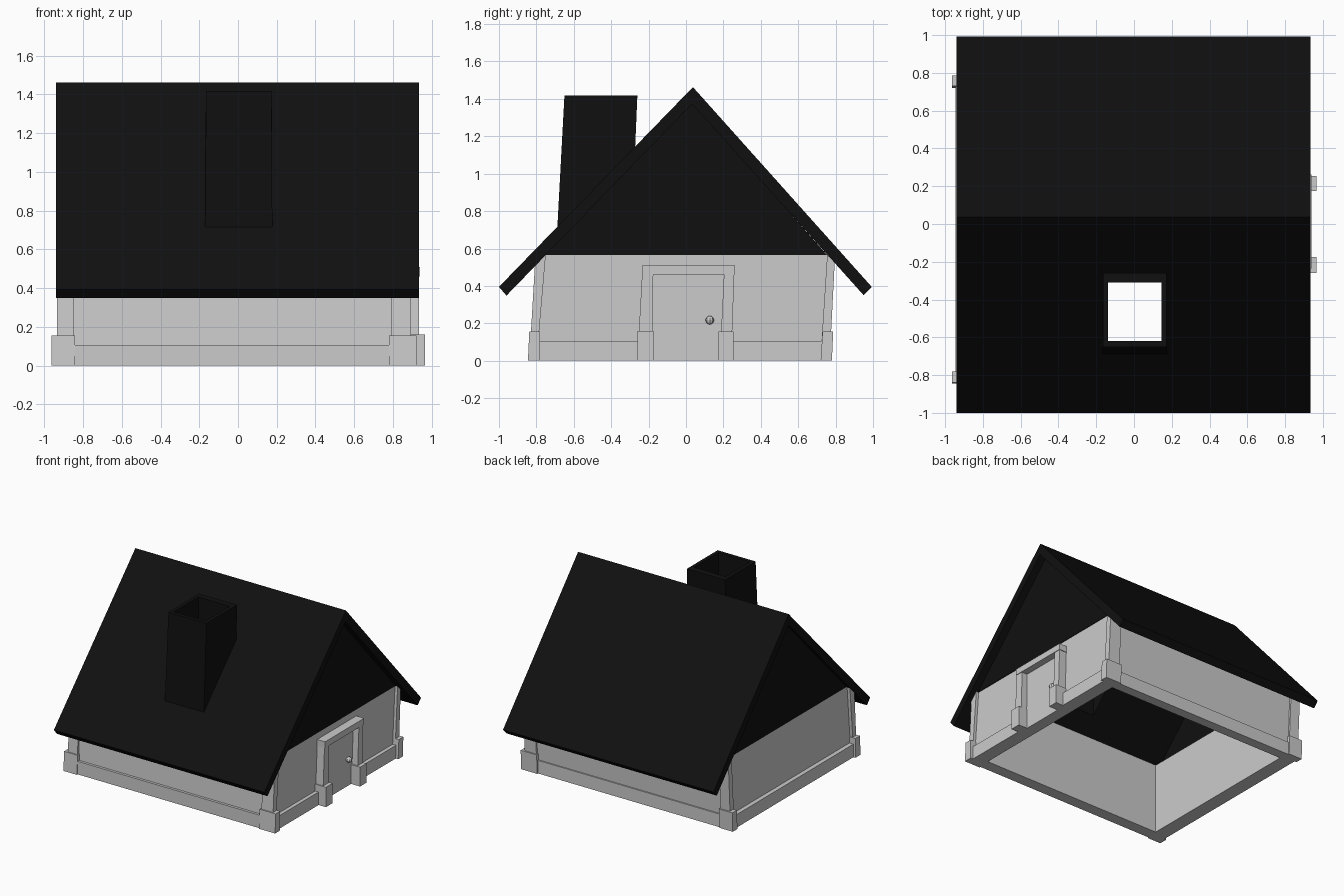
import bpy, bmesh

if "Cube" in bpy.data.objects:
    bpy.data.objects.remove(bpy.data.objects["Cube"])

black = bpy.data.materials.new("roof_black")
black.diffuse_color = (0.005, 0.005, 0.005, 1)
black.use_nodes = True
black.node_tree.nodes["Principled BSDF"].inputs["Base Color"].default_value = black.diffuse_color


def mesh_object(name, verts, faces, mat=None):
    me = bpy.data.meshes.new(name)
    me.from_pydata(verts, [], faces)
    bm = bmesh.new()
    bm.from_mesh(me)
    bmesh.ops.recalc_face_normals(bm, faces=bm.faces)
    bm.to_mesh(me)
    bm.free()
    ob = bpy.data.objects.new(name, me)
    bpy.context.collection.objects.link(ob)
    if mat:
        me.materials.append(mat)
    return ob


def prism(name, profile, x0, x1, mat=None):
    """Side profile of (y, z) points extruded along x."""
    n = len(profile)
    verts = [(x, y, z) for x in (x0, x1) for y, z in profile]
    faces = [list(range(n)), list(range(n, 2 * n))]
    faces += [[i, (i + 1) % n, n + (i + 1) % n, n + i] for i in range(n)]
    return mesh_object(name, verts, faces, mat)


def box(name, x0, x1, y0, y1, z0, z1, mat=None):
    return prism(name, [(y0, z0), (y1, z0), (y1, z1), (y0, z1)], x0, x1, mat)


# Walls, leaning slightly, open underneath
prism("front_wall", [(-0.82, 0), (-0.74, 0), (-0.74, 0.57), (-0.75, 0.57), (-0.79, 0.53)], -0.91, 0.87)
prism("back_wall", [(0.755, 0), (0.69, 0), (0.69, 0.57), (0.755, 0.57), (0.78, 0.54)], -0.91, 0.87)
side = [(-0.82, 0), (0.755, 0), (0.78, 0.54), (0.755, 0.57), (-0.75, 0.57), (-0.79, 0.53)]
prism("left_wall", side, -0.91, -0.83)
prism("right_wall", side, 0.79, 0.87)

# Plinth strips
box("front_plinth", -0.945, 0.9, -0.835, -0.74, 0, 0.105)
box("back_plinth", -0.945, 0.9, 0.69, 0.77, 0, 0.105)
box("left_plinth", -0.945, -0.83, -0.835, 0.77, 0, 0.105)
for label, y0, y1 in (("a", -0.835, -0.2), ("b", 0.2, 0.77)):
    box("right_plinth_" + label, 0.79, 0.9, y0, y1, 0, 0.105)

# Corner posts with wider feet
for label, px0, px1, fx0, fx1 in (("left", -0.935, -0.85, -0.963, -0.843),
                                  ("right", 0.79, 0.893, 0.78, 0.922)):
    prism(f"{label}_front_post", [(-0.832, 0.1), (-0.79, 0.1), (-0.75, 0.565), (-0.808, 0.51)], px0, px1)
    prism(f"{label}_back_post", [(0.773, 0.1), (0.725, 0.1), (0.755, 0.565), (0.795, 0.525)], px0, px1)
    prism(f"{label}_front_foot", [(-0.845, 0), (-0.78, 0), (-0.78, 0.155), (-0.838, 0.155)], fx0, fx1)
    prism(f"{label}_back_foot", [(0.78, 0), (0.72, 0), (0.73, 0.155), (0.787, 0.155)], fx0, fx1)

# Door, frame and handle
box("door", 0.86, 0.885, -0.2, 0.21, 0, 0.47)
prism("door_post_a", [(-0.255, 0.1), (-0.18, 0.1), (-0.175, 0.46), (-0.235, 0.46)], 0.86, 0.935)
prism("door_post_b", [(0.185, 0.1), (0.245, 0.1), (0.258, 0.46), (0.203, 0.46)], 0.86, 0.935)
box("door_lintel", 0.86, 0.94, -0.235, 0.263, 0.46, 0.51)
box("door_foot_a", 0.86, 0.965, -0.26, -0.175, 0, 0.16)
box("door_foot_b", 0.86, 0.965, 0.175, 0.255, 0, 0.155)
bpy.ops.mesh.primitive_uv_sphere_add(segments=8, ring_count=6, radius=0.023, location=(0.9, 0.127, 0.217))
bpy.context.object.name = "door_handle"

# Roof: bent slab with two gable panels
roof = prism("roof", [(-1.0, 0.395), (-0.96, 0.348), (0.033, 1.373), (0.95, 0.35),
                      (0.993, 0.395), (0.037, 1.463)], -0.94, 0.935, black)
gable = [(-0.75, 0.565), (0.755, 0.565), (0.033, 1.38)]
prism("left_gable", gable, -0.91, -0.87, black)
prism("right_gable", gable, 0.83, 0.875, black)

# Opening through the roof below the chimney
cutter = box("flue_cutter", -0.137, 0.145, -0.63, -0.305, 0.4, 1.6)
cutter.hide_render = True
cutter.hide_viewport = True
mod = roof.modifiers.new("flue", "BOOLEAN")
mod.operation = "DIFFERENCE"
mod.object = cutter
mod.solver = "EXACT"

# Chimney: tapered open tube whose lower edge follows the roof slope


def ring(x0, x1, y0, y1, z=None):
    pts = [(x0, y0), (x1, y0), (x1, y1), (x0, y1)]
    return [(x, y, 0.36 + 1.03 * (y + 0.96) if z is None else z) for x, y in pts]


verts = (ring(-0.17, 0.178, -0.692, -0.275) + ring(-0.165, 0.173, -0.65, -0.26, 1.417)
         + ring(-0.137, 0.145, -0.62, -0.31, 1.417) + ring(-0.137, 0.145, -0.63, -0.305))
faces = [[4 * r + i, 4 * r + (i + 1) % 4, 4 * ((r + 1) % 4) + (i + 1) % 4, 4 * ((r + 1) % 4) + i]
         for r in range(4) for i in range(4)]
mesh_object("chimney", verts, faces, black)
